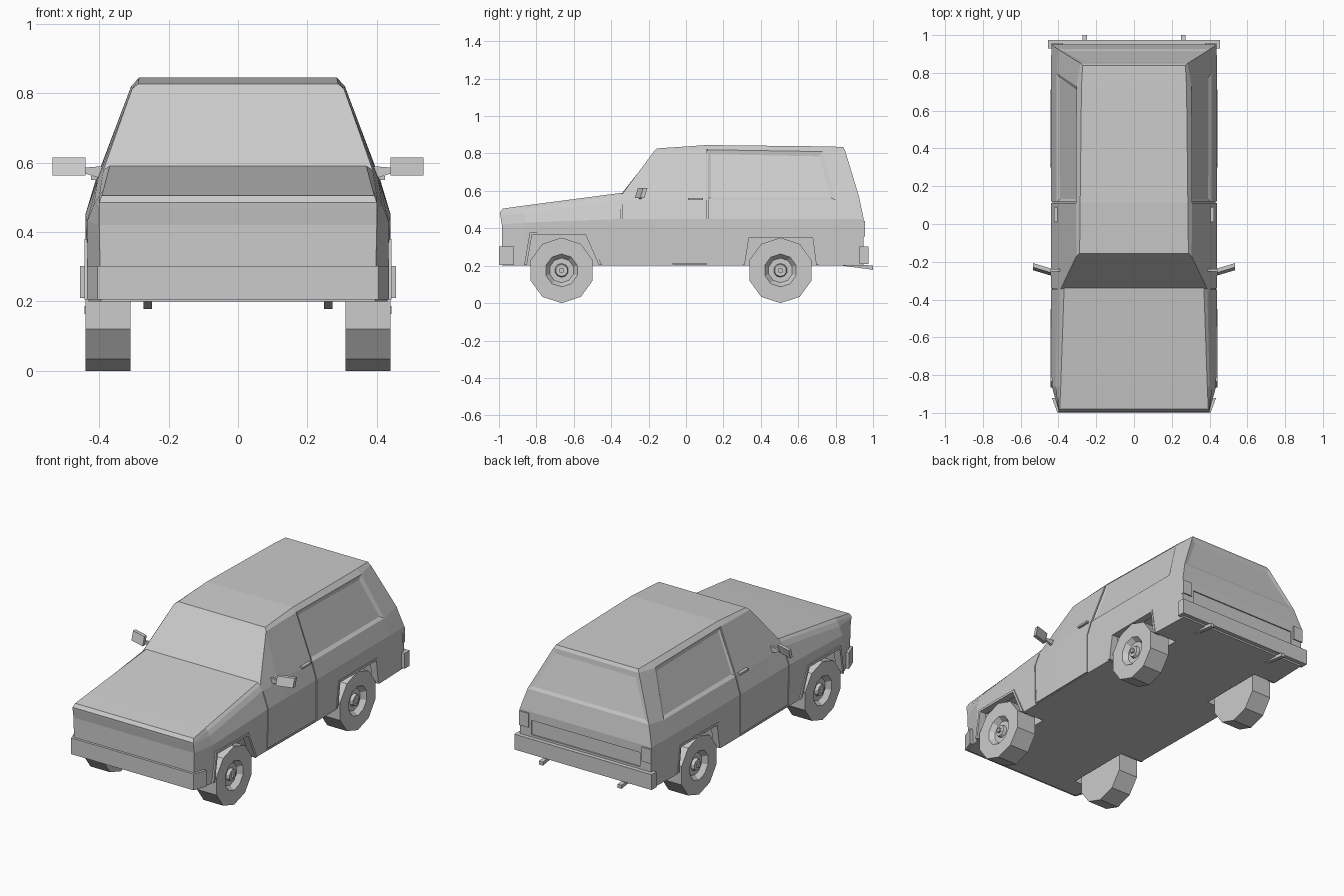
import bpy, bmesh
from math import sin, cos, tau
from mathutils import Matrix

if "Cube" in bpy.data.objects:
    bpy.data.objects.remove(bpy.data.objects["Cube"])


def finish(name, bm):
    bmesh.ops.recalc_face_normals(bm, faces=bm.faces)
    me = bpy.data.meshes.new(name)
    bm.to_mesh(me)
    bm.free()
    ob = bpy.data.objects.new(name, me)
    bpy.context.collection.objects.link(ob)
    return ob


def prism(name, pts, axis, a, b):
    """Extrude a 2D outline from a to b along the x, y or z axis."""
    put = {'x': lambda p, t: (t, p[0], p[1]),
           'y': lambda p, t: (p[0], t, p[1]),
           'z': lambda p, t: (p[0], p[1], t)}[axis]
    bm = bmesh.new()
    lo = [bm.verts.new(put(p, a)) for p in pts]
    hi = [bm.verts.new(put(p, b)) for p in pts]
    bm.faces.new(lo)
    bm.faces.new(hi)
    n = len(pts)
    for i in range(n):
        j = (i + 1) % n
        bm.faces.new((lo[i], lo[j], hi[j], hi[i]))
    return finish(name, bm)


def box(name, x0, x1, y0, y1, z0, z1):
    return prism(name, [(x0, y0), (x1, y0), (x1, y1), (x0, y1)], 'z', z0, z1)


def cut(ob, cutters):
    bpy.context.view_layer.objects.active = ob
    for c in cutters:
        m = ob.modifiers.new("cut", 'BOOLEAN')
        m.operation, m.solver, m.object = 'DIFFERENCE', 'EXACT', c
        bpy.ops.object.modifier_apply(modifier=m.name)
        bpy.data.objects.remove(c)


# Body stations, nose to tail: bottom, belt, sill, shoulder, top edge
stations = [
    [(.395, -.985, .20), (.40, -.985, .42), (.40, -.993, .47), (.40, -.995, .485), (.393, -.98, .505)],
    [(.432, -.86, .20), (.435, -.86, .43), (.415, -.86, .48), (.40, -.86, .505), (.388, -.86, .522)],
    [(.435, -.35, .20), (.44, -.35, .45), (.405, -.35, .55), (.388, -.345, .578), (.37, -.34, .59)],
    [(.437, -.16, .20), (.44, -.16, .45), (.408, -.20, .55), (.305, -.17, .813), (.288, -.155, .827)],
    [(.44, .11, .20), (.44, .11, .45), (.41, .11, .55), (.308, .11, .82), (.285, .11, .845)],
    [(.44, .73, .20), (.44, .80, .45), (.41, .80, .55), (.305, .73, .81), (.278, .73, .838)],
    [(.432, .95, .20), (.437, .95, .45), (.402, .925, .57), (.283, .85, .817), (.272, .84, .835)],
]
bm = bmesh.new()
rows = [[[bm.verts.new((s * x, y, z)) for x, y, z in st] for st in stations] for s in (1, -1)]
windows, rear_window = [], None
for side in rows:
    for k in range(6):
        for i in range(4):
            f = bm.faces.new((side[k][i], side[k + 1][i], side[k + 1][i + 1], side[k][i + 1]))
            if i == 2 and k == 4:
                windows.append(f)
R, L = rows
for k in range(6):
    for i in (0, 4):
        bm.faces.new((R[k][i], R[k + 1][i], L[k + 1][i], L[k][i]))
for k in (0, 6):
    for i in range(4):
        f = bm.faces.new((R[k][i], R[k][i + 1], L[k][i + 1], L[k][i]))
        if k == 6 and i == 2:
            rear_window = f
bmesh.ops.recalc_face_normals(bm, faces=bm.faces)
bmesh.ops.inset_individual(bm, faces=windows, thickness=.03, depth=-.01)
bmesh.ops.inset_individual(bm, faces=[rear_window], thickness=.035, depth=-.005)
body = finish("body", bm)

# Wheel wells, door seams and tailgate recess
arches = [[(-.865, .19), (-.835, .38), (-.53, .38), (-.45, .19)],
          [(.30, .19), (.325, .365), (.685, .365), (.712, .19)]]
seam = [(.432, .19), (.432, .449), (.402, .548), (.30, .815), (.40, .9), (.6, .9), (.6, .19)]
low_seam = [(.430, .205), (.432, .449), (.399, .545), (.6, .545), (.6, .205)]
cutters = [box("tailgate_cutter", -.36, .36, .943, 1, .315, .40)]
for s in (1, -1):
    for a in arches:
        cutters.append(prism("arch_cutter", a, 'x', s * .29, s * .6))
    cutters.append(prism("seam_cutter", [(s * x, z) for x, z in seam], 'y', .111, .118))
    cutters.append(prism("seam_cutter", [(s * x, z) for x, z in low_seam], 'y', -.348, -.342))
    cutters.append(box("seam_cutter", s * .43, s * .6, -.342, .111, .206, .212))
cut(body, cutters)

# Bumpers
prism("front_bumper", [(-.405, -1), (.405, -1), (.435, -.92), (.40, -.92), (.39, -.97),
                       (-.39, -.97), (-.40, -.92), (-.435, -.92)], 'z', .205, .302)
prism("rear_bumper", [(-.455, .975), (.455, .975), (.455, .928), (.425, .928), (.42, .945),
                      (-.42, .945), (-.425, .928), (-.455, .928)], 'z', .21, .302)


# Ten-sided wheel: lathe a (radius, x) profile
def wheel(name, y, s):
    prof = [(.175, .31), (.175, .44), (.088, .44), (.066, .412), (.037, .412), (.032, .43)]
    bm = bmesh.new()
    n = 10
    rings = [[bm.verts.new((s * x, y + r * sin(tau * i / n), .175 - r * cos(tau * i / n)))
              for i in range(n)] for r, x in prof]
    for a, b in zip(rings, rings[1:]):
        for i in range(n):
            j = (i + 1) % n
            bm.faces.new((a[i], a[j], b[j], b[i]))
    bm.faces.new(rings[0])
    bm.faces.new(rings[-1])
    finish(name, bm)
    box(name + "_hub_cap", s * .425, s * .442, y - .011, y + .011, .164, .186)


for s, tag in ((1, "left"), (-1, "right")):
    wheel("front_wheel_" + tag, -.665, s)
    wheel("rear_wheel_" + tag, .505, s)

    # Raised wheel arch lips
    for a, w in zip(arches, ("front", "rear")):
        (y0, _), (y1, h), (y2, _), (y3, _) = a
        lip = [(y0, .205), (y1, h), (y2, h), (y3, .205),
               (y3 - .016, .205), (y2 - .008, h - .014), (y1 + .012, h - .014), (y0 + .014, .205)]
        prism(f"{w}_arch_lip_{tag}", lip, 'x', s * .40, s * .443)

    # Mirror: tapered arm and swept-back housing
    prism("mirror_arm_" + tag, [(s * .385, .59), (s * .45, .585), (s * .45, .572), (s * .40, .555)],
          'y', -.252, -.238)
    m = box("mirror_" + tag, s * .44, s * .535, -.011, .011, .563, .615)
    m.data.transform(Matrix.Shear('XZ', 4, (s * 0, 0)) @ Matrix(
        ((1, 0, 0, 0), (s * .3, 1, .3, -.24 - .3 * .487 - .3 * .589), (0, 0, 1, 0), (0, 0, 0, 1))))

    # Door handle, tail light, exhaust pipe
    box("door_handle_" + tag, s * .405, s * .424, .01, .09, .55, .562)
    box("tail_light_" + tag, s * .375, s * .438, .935, .957, .355, .44)
    prism("exhaust_" + tag, [(.80, .205), (.95, .205), (1, .20), (1, .178), (.95, .185)],
          'x', s * .248, s * .273)
